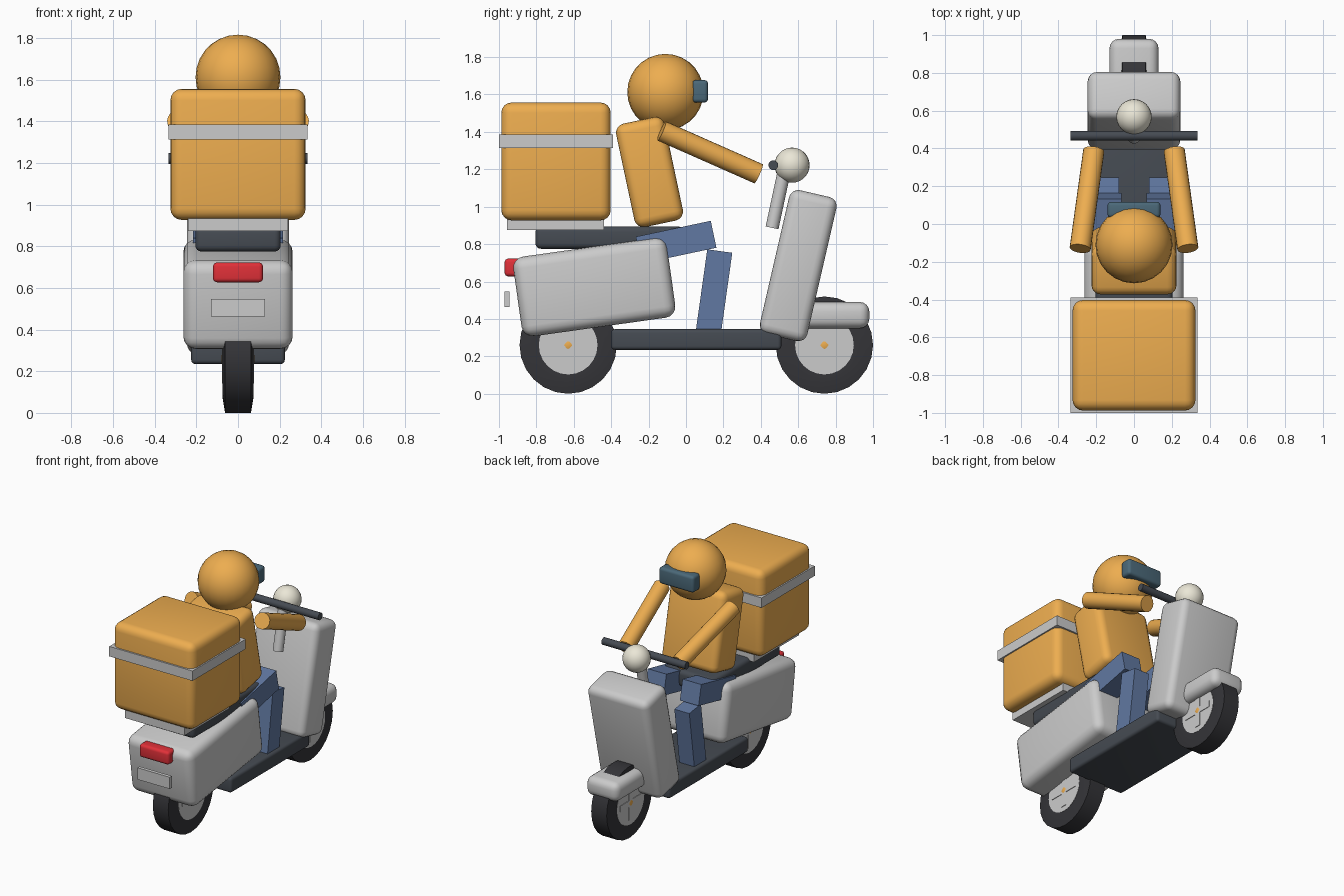
import bpy, bmesh, math
from mathutils import Vector

if "Cube" in bpy.data.objects:
    bpy.data.objects.remove(bpy.data.objects["Cube"])


def material(name, rgb):
    m = bpy.data.materials.new(name)
    m.diffuse_color = (*rgb, 1)
    m.use_nodes = True
    m.node_tree.nodes["Principled BSDF"].inputs["Base Color"].default_value = m.diffuse_color
    return m


ORANGE = material("orange", (0.85, 0.42, 0.08))
WHITE = material("white_paint", (0.8, 0.8, 0.82))
BLACK = material("rubber", (0.035, 0.035, 0.04))
DARK = material("dark_trim", (0.06, 0.07, 0.085))
BLUE = material("trousers", (0.12, 0.19, 0.36))
VISOR = material("visor_glass", (0.07, 0.14, 0.19))
RED = material("red_lens", (0.75, 0.03, 0.04))
CREAM = material("lamp_cream", (0.83, 0.8, 0.68))


def finish(bm, name, mat, smooth=True):
    bmesh.ops.recalc_face_normals(bm, faces=bm.faces[:])
    me = bpy.data.meshes.new(name)
    bm.to_mesh(me)
    bm.free()
    ob = bpy.data.objects.new(name, me)
    bpy.context.collection.objects.link(ob)
    if mat:
        me.materials.append(mat)
    if smooth:
        bpy.ops.object.select_all(action='DESELECT')
        ob.select_set(True)
        bpy.context.view_layer.objects.active = ob
        bpy.ops.object.shade_smooth_by_angle(angle=math.radians(40))
    return ob


def box(name, center, size, mat=None, tilt=0, bevel=0):
    bm = bmesh.new()
    bmesh.ops.create_cube(bm, size=1)
    bmesh.ops.scale(bm, vec=size, verts=bm.verts)
    if bevel:
        bmesh.ops.bevel(bm, geom=bm.edges[:], offset=bevel, segments=4,
                        profile=0.5, affect='EDGES')
    ob = finish(bm, name, mat, bevel > 0)
    ob.location = center
    ob.rotation_euler.x = math.radians(tilt)
    return ob


def ball(name, center, radius, mat):
    bm = bmesh.new()
    bmesh.ops.create_uvsphere(bm, u_segments=24, v_segments=14, radius=radius)
    ob = finish(bm, name, mat)
    ob.location = center
    return ob


def rod(name, a, b, radius, mat=None, sides=20):
    a, b = Vector(a), Vector(b)
    bm = bmesh.new()
    bmesh.ops.create_cone(bm, cap_ends=True, segments=sides, radius1=radius,
                          radius2=radius, depth=(b - a).length)
    ob = finish(bm, name, mat)
    ob.location = (a + b) / 2
    ob.rotation_euler = (b - a).to_track_quat('Z', 'Y').to_euler()
    return ob


def tyre(name, center):
    # lathed section (x, radius) around the axle
    prof = [(-0.07, 0.14), (-0.074, 0.19), (-0.062, 0.26),
            (0.062, 0.26), (0.074, 0.19), (0.07, 0.14)]
    n = 24
    bm = bmesh.new()
    rings = [[bm.verts.new((x, r * math.cos(2 * math.pi * i / n),
                            r * math.sin(2 * math.pi * i / n)))
              for x, r in prof] for i in range(n)]
    for i in range(n):
        p, q = rings[i], rings[(i + 1) % n]
        for k in range(len(prof)):
            j = (k + 1) % len(prof)
            bm.faces.new((p[k], p[j], q[j], q[k]))
    ob = finish(bm, name, BLACK)
    ob.location = center


# wheels
for tag, y in (("rear", -0.63), ("front", 0.74)):
    c = (0, y, 0.26)
    tyre(tag + "_tyre", c)
    rod(tag + "_rim", (-0.073, y, 0.26), (0.073, y, 0.26), 0.157, None, 24)
    box(tag + "_spoke_upright", c, (0.154, 0.045, 0.24))
    box(tag + "_spoke_level", c, (0.154, 0.24, 0.045))
    ball(tag + "_hub", c, 0.08, ORANGE)

# scooter body
box("floor_board", (0, 0.055, 0.29), (0.45, 0.91, 0.11), DARK, bevel=0.02)
box("rear_body", (0, -0.49, 0.57), (0.525, 0.83, 0.43), WHITE, 8, 0.06)
box("front_shield", (0, 0.6, 0.685), (0.49, 0.26, 0.79), WHITE, -13, 0.05)
box("front_fender", (0, 0.735, 0.42), (0.26, 0.49, 0.14), WHITE, 0, 0.05)
box("seat", (0, -0.41, 0.835), (0.41, 0.79, 0.12), DARK, 0, 0.03)
box("tail_light", (0, -0.925, 0.675), (0.24, 0.09, 0.095), RED, 0, 0.02)
box("number_plate", (0, -0.957, 0.505), (0.26, 0.025, 0.085))

# steering
rod("steering_column", (0, 0.46, 0.887), (0, 0.525, 1.19), 0.035)
rod("handlebar", (-0.335, 0.467, 1.222), (0.335, 0.467, 1.222), 0.026, DARK)
ball("headlight", (0, 0.567, 1.222), 0.094, CREAM)

# cargo
box("cargo_rack", (0, -0.698, 0.905), (0.48, 0.517, 0.06))
box("cargo_box", (0, -0.695, 1.242), (0.65, 0.585, 0.63), ORANGE, 0, 0.055)
box("cargo_strap", (0, -0.695, 1.35), (0.67, 0.61, 0.072))

# rider
box("torso", (0, -0.195, 1.185), (0.45, 0.265, 0.565), ORANGE, 12, 0.05)
ball("helmet", (0, -0.11, 1.613), 0.204, ORANGE)
box("visor", (0, 0.075, 1.617), (0.28, 0.085, 0.12), VISOR, 0, 0.02)
for tag, s in (("left", -1), ("right", 1)):
    rod(tag + "_arm", (s * 0.285, -0.13, 1.405), (s * 0.213, 0.388, 1.176),
        0.056, ORANGE)
    box(tag + "_thigh", (s * 0.14, -0.053, 0.81), (0.15, 0.41, 0.147), BLUE, 12)
    box(tag + "_shin", (s * 0.14, 0.15, 0.545), (0.12, 0.135, 0.44), BLUE, -8)
